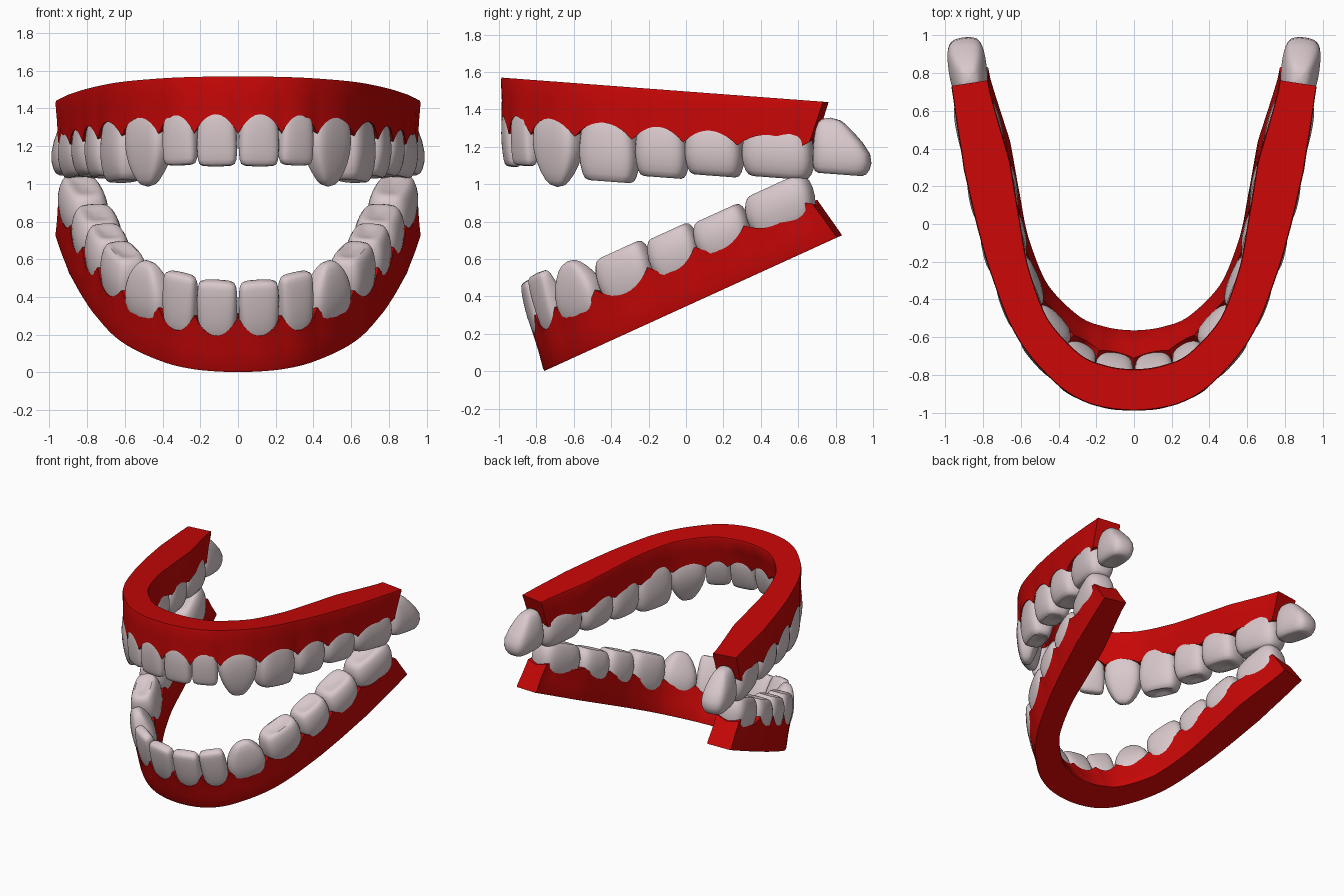
import bpy, bmesh, math
from mathutils import Vector

if "Cube" in bpy.data.objects:
    bpy.data.objects.remove(bpy.data.objects["Cube"])


def material(name, rgb):
    m = bpy.data.materials.new(name)
    m.use_nodes = True
    m.diffuse_color = (*rgb, 1)
    node = m.node_tree.nodes["Principled BSDF"]
    node.inputs["Base Color"].default_value = (*rgb, 1)
    node.inputs["Roughness"].default_value = 0.5
    return m


RED = material("gum red", (0.57, 0.002, 0.002))
IVORY = material("tooth ivory", (0.69, 0.58, 0.60))

# Half arch: centre line and gum width at each boundary between teeth
ARCH = [(0, -.88), (.2, -.85), (.36, -.76), (.54, -.55), (.655, -.26),
        (.72, .01), (.78, .31), (.86, .68), (.905, 1.0)]
WIDTH = [.22, .22, .2, .19, .2, .23, .25, .2, .19]
GUM_END = 7.2


def arch_point(i):
    if i < 0:
        return Vector((-ARCH[-i][0], ARCH[-i][1]))
    if i >= len(ARCH):
        return Vector(ARCH[-1]) * 2 - Vector(ARCH[-2])
    return Vector(ARCH[i])


def centre(t):
    # smooth curve through the arch points, mirrored for negative t
    a = abs(t)
    i = min(int(a), len(ARCH) - 2)
    f = a - i
    p0, p1, p2, p3 = (arch_point(i + k) for k in (-1, 0, 1, 2))
    p = p1 + 0.5 * f * (p2 - p0 + f * (2 * p0 - 5 * p1 + 4 * p2 - p3
                                       + f * (3 * (p1 - p2) + p3 - p0)))
    return Vector((math.copysign(p.x, t), p.y))


def width(t):
    a = abs(t)
    i = min(int(a), len(WIDTH) - 2)
    return WIDTH[i] + (WIDTH[i + 1] - WIDTH[i]) * (a - i)


def on_arch(t, along, out):
    tan = (centre(t + .02) - centre(t - .02)).normalized()
    return centre(t) + tan * along + Vector((tan.y, -tan.x)) * out


# Jaw placement: h runs from the gum base toward the biting edge
def upper(p, h):
    u = p.y + .99
    return Vector((p.x, u - .99, 1.57 - .075 * u - h))


def lower(p, h):
    u = p.y + .99
    return Vector((p.x, -.76 + .91 * u - .3 * h, .415 * u + .95 * h))


def shade(ob, degrees):
    bpy.ops.object.select_all(action='DESELECT')
    ob.select_set(True)
    bpy.context.view_layer.objects.active = ob
    bpy.ops.object.shade_smooth_by_angle(angle=math.radians(degrees))


def loft(name, rings, mat):
    bm = bmesh.new()
    loops = [[bm.verts.new(c) for c in ring] for ring in rings]
    n = len(loops[0])
    for a, b in zip(loops, loops[1:]):
        for k in range(n):
            bm.faces.new((a[k], a[(k + 1) % n], b[(k + 1) % n], b[k]))
    bm.faces.new(loops[0])
    bm.faces.new(loops[-1])
    bmesh.ops.recalc_face_normals(bm, faces=bm.faces)
    me = bpy.data.meshes.new(name)
    bm.to_mesh(me)
    bm.free()
    me.materials.append(mat)
    ob = bpy.data.objects.new(name, me)
    bpy.context.collection.objects.link(ob)
    return ob


# Gum: section swept along the arch, scalloped outside and flatter inside
def gum(name, place):
    rings = []
    steps = 72
    for k in range(-steps, steps + 1):
        t = GUM_END * k / steps
        a = abs(t)
        edge = abs(2 * (a % 1) - 1) ** 2
        papilla = .305 - .045 * a / GUM_END
        margin = .2 + (papilla - .2) * edge
        inside = .22 + (papilla - .22) * edge * .6
        w = width(t)
        bulge = 1 + .08 * (1 - edge)
        # the inner wall leans outward behind the front teeth
        inner = -.15 - .3 * min(a / 4, 1)
        section = [(.48, 0), (.5, .015), (.46 * bulge, margin * .5),
                   (.465 * bulge, margin), ((.465 + inner) / 2, margin * .9),
                   (inner * bulge, inside), ((inner - .49) / 2, inside * .5),
                   (-.5, .015), (-.48, 0)]
        ring = []
        for out, h in section:
            slant = 1 - .13 * h * (a / GUM_END) ** 10
            ring.append(place(on_arch(t * slant, 0, out * w), h))
        rings.append(ring)
    shade(loft(name, rings, RED), 45)


# Tooth shapes: height fraction, width, depth, outward shift, shift along arch
SHAPES = {
    "incisor": [(0, .75, .5, .14, 0), (.36, .97, .72, .14, 0), (.7, 1.02, .57, .19, 0),
                (.93, .97, .38, .23, 0), (1, .84, .26, .24, 0)],
    "canine": [(0, .7, .65, .06, 0), (.36, 1, .95, .06, 0), (.6, 1, .85, .08, 0),
               (.85, .66, .55, .14, 0), (1, .26, .25, .15, 0)],
    "molar": [(0, .75, .75, 0, 0), (.36, .96, 1.0, 0, 0), (.66, 1.04, 1.06, 0, 0),
              (.91, .92, .85, 0, 0), (1, .74, .62, 0, 0), (.92, .3, .2, 0, 0)],
    "wisdom": [(0, .3, .4, 0, -.14), (.2, .6, .75, 0, -.11), (.6, 1.0, 1.08, 0, 0),
               (.9, .92, .92, 0, -.03), (1, .75, .66, 0, -.04), (.95, .3, .2, 0, -.04)],
}


def tooth(name, place, kind, index, side, tip):
    t = side * (index + .5)
    span = (arch_point(index + 1) - arch_point(index)).length
    span *= 1.07 if index < 3 else 1.04
    depth = width(t) * 1.06
    root = .08 if kind == "wisdom" else .1
    rings = []
    for f, ws, ds, out, shift in SHAPES[kind]:
        ring = []
        for k in range(16):
            ang = math.tau * k / 16
            c, s = math.cos(ang), math.sin(ang)
            x = math.copysign(abs(c) ** .6, c) * span * ws / 2
            y = math.copysign(abs(s) ** .6, s) * depth * ds / 2
            if index < 3:
                x *= 1 + .1 * s * ds
            p = on_arch(t, x + side * shift * span * 1.5, y + out * depth)
            ring.append(place(p, root + (tip - root) * f))
        rings.append(ring)
    ob = loft(name, rings, IVORY)
    subsurf = ob.modifiers.new("round", 'SUBSURF')
    subsurf.levels = subsurf.render_levels = 1
    shade(ob, 80)


gum("upper_gum", upper)
gum("lower_gum", lower)

KINDS = ["incisor", "incisor", "canine"] + ["molar"] * 4 + ["wisdom"]
UPPER_TIPS = [.475, .465, .565, .525, .48, .45, .435, .39]
LOWER_TIPS = [.485, .5, .49, .44, .42, .4, .41]
for jaw, place, tips in (("upper", upper, UPPER_TIPS), ("lower", lower, LOWER_TIPS)):
    for i, tip in enumerate(tips):
        for label, side in (("left", 1), ("right", -1)):
            tooth(f"{jaw}_{label}_{KINDS[i]}_{i + 1}", place, KINDS[i], i, side, tip)
